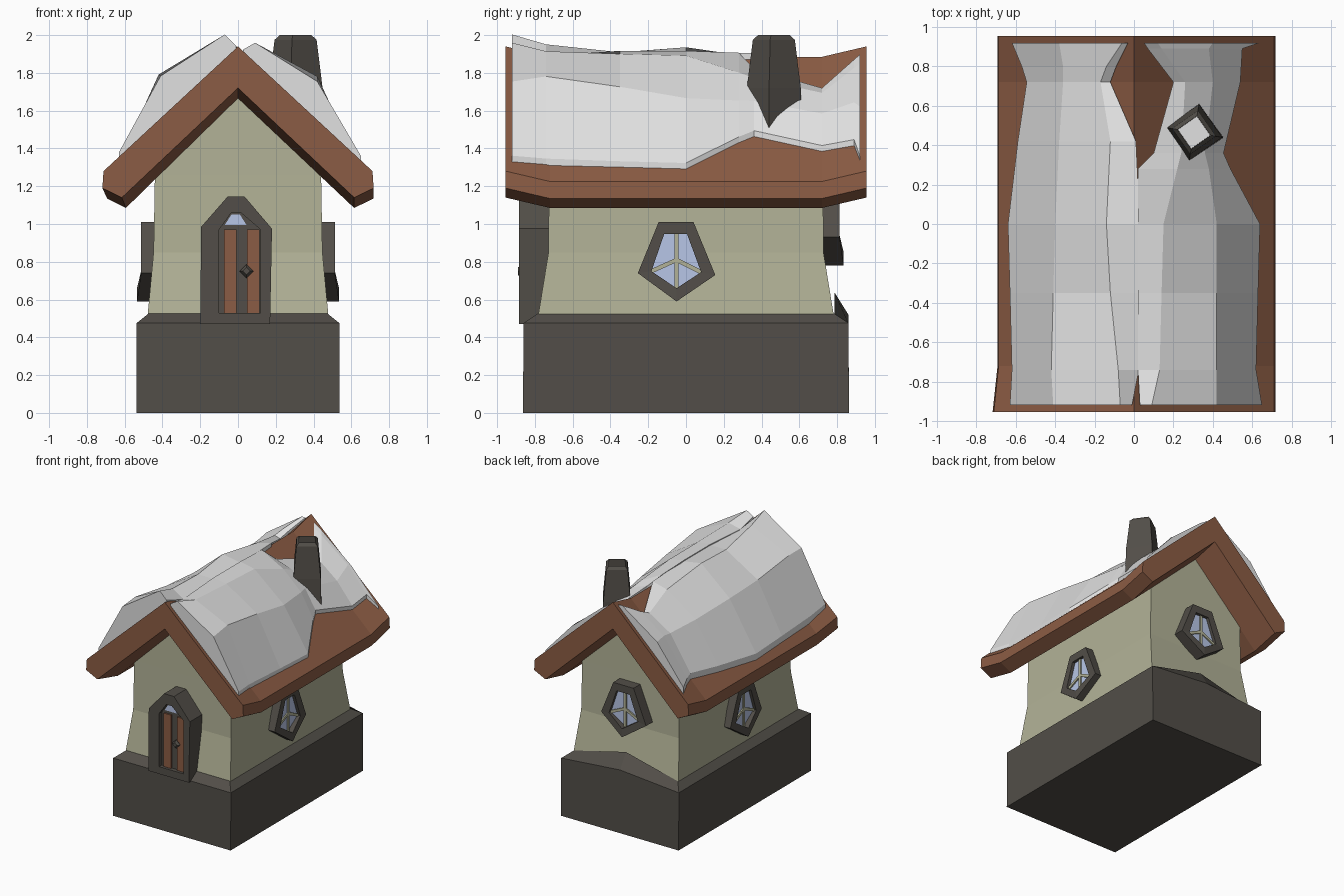
import bpy, bmesh, math

cube = bpy.data.objects.get("Cube")
if cube:
    bpy.data.objects.remove(cube, do_unlink=True)


def material(name, rgb):
    m = bpy.data.materials.new(name)
    m.use_nodes = True
    m.diffuse_color = (*rgb, 1)
    m.node_tree.nodes["Principled BSDF"].inputs["Base Color"].default_value = (*rgb, 1)
    return m


SNOW = material("snow", (0.75, 0.75, 0.75))
PLASTER = material("plaster", (0.45, 0.45, 0.31))
STONE = material("dark_stone", (0.084, 0.076, 0.065))
TIMBER = material("brown_timber", (0.26, 0.107, 0.058))
GLASS = material("pale_glass", (0.49, 0.58, 0.82))


def loft(name, rings, mat, loop=False):
    """Skin closed rings of equal length; cap the ends, or join last to first."""
    bm = bmesh.new()
    rows = [[bm.verts.new(p) for p in ring] for ring in rings]
    n = len(rows[0])
    pairs = list(zip(rows, rows[1:])) + ([(rows[-1], rows[0])] if loop else [])
    for a, b in pairs:
        for i in range(n):
            j = (i + 1) % n
            bm.faces.new((a[i], a[j], b[j], b[i]))
    if not loop:
        bm.faces.new(rows[0])
        bm.faces.new(rows[-1])
    bmesh.ops.remove_doubles(bm, verts=bm.verts, dist=0.0001)
    bmesh.ops.recalc_face_normals(bm, faces=bm.faces)
    mesh = bpy.data.meshes.new(name)
    bm.to_mesh(mesh)
    bm.free()
    mesh.materials.append(mat)
    ob = bpy.data.objects.new(name, mesh)
    bpy.context.collection.objects.link(ob)
    return ob


def plate(name, outline, w0, w1, mat, put):
    """Extrude a flat outline (u, v) from depth w0 to w1."""
    return loft(name, [[put(u, w, v) for u, v in outline] for w in (w0, w1)], mat)


def bar(name, a, b, width, w0, w1, mat, put):
    dx, dy = b[0] - a[0], b[1] - a[1]
    s = width / 2 / math.hypot(dx, dy)
    ox, oy = -dy * s, dx * s
    outline = [(a[0] + ox, a[1] + oy), (b[0] + ox, b[1] + oy),
               (b[0] - ox, b[1] - oy), (a[0] - ox, a[1] - oy)]
    return plate(name, outline, w0, w1, mat, put)


# Stone base with bevelled top and a raised stone at the back
def base_ring(x, y, z, back_z):
    return [(-x, -y, z), (0, -y, z), (x, -y, z), (x, y, z), (0, y, back_z), (-x, y, z)]


loft("stone_base", [base_ring(0.537, 0.863, 0, 0), base_ring(0.537, 0.86, 0.475, 0.52),
                    base_ring(0.475, 0.785, 0.525, 0.64)], STONE)

# Flared walls closing to a gable ridge
walls = [(0.48, 0.785, 0.5), (0.447, 0.728, 0.85), (0.44, 0.725, 1.26), (0, 0.725, 1.68)]
loft("walls", [[(-x, -y, z), (x, -y, z), (x, y, z), (-x, y, z)] for x, y, z in walls], PLASTER)


# Roof slab that lifts at both ends, its right eave flicking out at the front
def sag(y):
    return 0.055 * min(1, max(0, (0.95 - abs(y)) / 0.23))


half = [(0.712, 1.28), (0.718, 1.19), (0.615, 1.14)]
profile = [(0, 1.94)] + half + [(0, 1.72)] + [(-x, z) for x, z in reversed(half)]
loft("roof", [[(x if x > 0 else x * flick, y, z - sag(y)) for x, z in profile]
              for y, flick in ((-0.955, 1), (-0.72, 0.965), (0.72, 0.965), (0.955, 0.965))], TIMBER)


# Snow: each row holds y, then (x, height above roof) from ridge to eave
def roof_z(x, y):
    return 1.94 - 0.925 * abs(x) - sag(y)


def snow(name, rows):
    rings = []
    for y, *pts in rows:
        top = [(x, y, roof_z(x, y) + h) for x, h in pts]
        low = [(x, y, roof_z(x, y) - 0.03) for x, h in reversed(pts)]
        rings.append(top + low)
    return loft(name, rings, SNOW)


snow("snow_right_slope", [
    (-0.92, (-0.01, 0.02), (-0.07, 0.135), (-0.41, 0.23), (-0.63, 0.03)),
    (-0.74, (0.025, 0.02), (-0.08, 0.135), (-0.42, 0.29), (-0.62, 0.03)),
    (-0.35, (0.03, 0.05), (-0.12, 0.135), (-0.41, 0.23), (-0.63, 0.03)),
    (0, (0.03, 0.05), (-0.14, 0.18), (-0.4, 0.2), (-0.64, 0.03)),
    (0.42, (0.01, 0.03), (-0.12, 0.1), (-0.38, 0.16), (-0.59, 0.03)),
    (0.72, (-0.12, 0.02), (-0.17, 0.08), (-0.36, 0.14), (-0.545, 0.03)),
    (0.8, (-0.09, 0.02), (-0.14, 0.07), (-0.36, 0.13), (-0.57, 0.03)),
    (0.92, (-0.03, 0.01), (-0.06, 0.04), (-0.38, 0.12), (-0.62, 0.03))])
snow("snow_left_slope", [
    (-0.92, (0.03, 0.02), (0.09, 0.11), (0.42, 0.21), (0.65, 0.03)),
    (-0.74, (0.02, 0.02), (0.13, 0.145), (0.42, 0.28), (0.62, 0.03)),
    (-0.35, (0.02, 0.05), (0.14, 0.145), (0.42, 0.23), (0.63, 0.03)),
    (0, (0.02, 0.05), (0.15, 0.145), (0.42, 0.17), (0.64, 0.03)),
    (0.28, (0.02, 0.04), (0.22, 0.12), (0.38, 0.12), (0.49, 0.03)),
    (0.36, (0.1, 0.03), (0.24, 0.11), (0.36, 0.1), (0.455, 0.03)),
    (0.72, (0.2, 0.02), (0.26, 0.05), (0.4, 0.07), (0.54, 0.03)),
    (0.89, (0.07, 0.01), (0.14, 0.03), (0.38, 0.07), (0.55, 0.03)),
    (0.92, (0.05, 0.01), (0.12, 0.03), (0.4, 0.06), (0.64, 0.02))])


# Hollow chimney, turned on its corner, with snow inside
def chimney_ring(r, z, n=4):
    return [(0.305 + r * math.cos(a), 0.465 + r * math.sin(a), z)
            for a in (math.radians(80 + 360 * i / n) for i in range(n))]


loft("chimney", [chimney_ring(r, z) for r, z in
                 ((0.155, 1.4), (0.145, 1.72), (0.113, 1.975), (0.085, 2.0), (0.085, 1.8))], STONE)
loft("chimney_snow", [chimney_ring(0.084, z) for z in (1.801, 1.809)], SNOW)


# Five-sided windows with leaning frames and three-way glazing bars
def window(name, put):
    outer = [(-0.095, 0.2), (0.09, 0.2), (0.205, -0.08), (0, -0.22), (-0.205, -0.07)]
    inner = [(-0.065, 0.138), (0.055, 0.138), (0.13, -0.065), (0, -0.15), (-0.133, -0.06)]

    def front(v):
        return 0.068 if v > -0.1 else 0.09

    rings = [[put(u, -0.02, v) for u, v in outer],
             [put(u, front(v), v) for u, v in outer],
             [put(u, front(v), v) for u, v in inner],
             [put(u, -0.02, v) for u, v in inner]]
    loft(name + "_frame", rings, STONE, loop=True)
    plate(name + "_glass", inner, 0.035, 0.043, GLASS, put)
    for label, end in (("top", (0, 0.138)), ("bottom", inner[3]),
                       ("side_a", inner[2]), ("side_b", inner[4])):
        bar(f"{name}_bar_{label}", (0, 0), end, 0.022, 0.04, 0.053, PLASTER, put)


window("left_window", lambda u, w, v: (0.445 + w, u - 0.05, v + 0.81))
window("right_window", lambda u, w, v: (-0.445 - w, u - 0.05, v + 0.81))
window("back_window", lambda u, w, v: (-u, 0.745 + w, v + 1.0))


# Arched door frame with recessed planks, fanlight and knob
def door(u, w, v):
    return (u, -w, v)


outer = [(-0.2, 0.47), (-0.195, 0.985), (-0.055, 1.145), (0.035, 1.145), (0.18, 0.975), (0.17, 0.47)]
inner = [(-0.1, 0.53), (-0.1, 0.97), (-0.035, 1.06), (0.015, 1.06), (0.12, 0.97), (0.12, 0.53)]
loft("door_frame", [[door(u, w, v) for u, v in ring] for ring, w in
                    ((outer, 0.7), (outer, 0.885), (inner, 0.885), (inner, 0.7))], STONE, loop=True)
plate("door_backing", inner, 0.74, 0.85, STONE, door)
for side, x in (("right", -0.042), ("left", 0.08)):
    bar(f"door_plank_{side}", (x, 0.53), (x, 0.97), 0.066, 0.84, 0.862, TIMBER, door)
plate("door_fanlight", [(-0.07, 0.995), (-0.035, 1.05), (0.01, 1.05), (0.045, 0.995)],
      0.848, 0.857, GLASS, door)
loft("door_knob", [[door(0.045 + r * c, w, 0.75 + r * s) for c, s in
                    ((1, 0), (0, 1), (-1, 0), (0, -1))]
                   for r, w in ((0.015, 0.84), (0.036, 0.87), (0.02, 0.89))], STONE)
